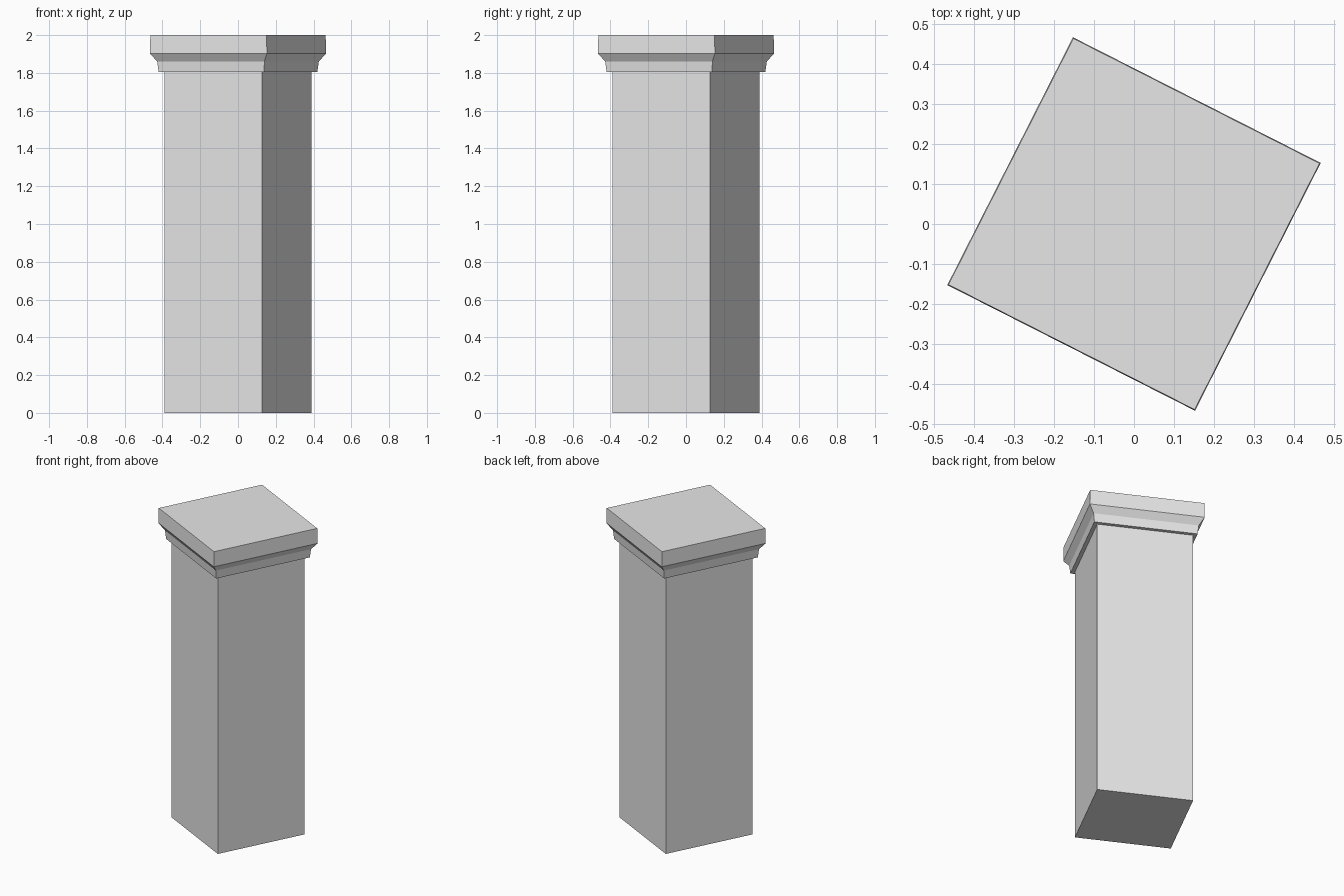
import bpy
import bmesh
from math import cos, sin, pi, radians

cube = bpy.data.objects.get("Cube")
if cube:
    bpy.data.objects.remove(cube, do_unlink=True)

# Single plain grey stone
stone = bpy.data.materials.new("light_grey_stone")
stone.use_nodes = True
grey = (0.8, 0.8, 0.8, 1)
stone.diffuse_color = grey
stone.node_tree.nodes["Principled BSDF"].inputs["Base Color"].default_value = grey

TURN = radians(18.1)  # direction of the first corner


def square_column(name, profile):
    """Stack square rings given as (corner radius, height) and close both ends."""
    bm = bmesh.new()
    rings = []
    for radius, z in profile:
        angles = [TURN + i * pi / 2 for i in range(4)]
        rings.append([bm.verts.new((radius * cos(a), radius * sin(a), z)) for a in angles])
    for low, high in zip(rings, rings[1:]):
        for i in range(4):
            j = (i + 1) % 4
            bm.faces.new((low[i], low[j], high[j], high[i]))
    bm.faces.new(reversed(rings[0]))
    bm.faces.new(rings[-1])
    mesh = bpy.data.meshes.new(name)
    bm.to_mesh(mesh)
    bm.free()
    mesh.materials.append(stone)
    obj = bpy.data.objects.new(name, mesh)
    bpy.context.collection.objects.link(obj)
    return obj


# Straight shaft
square_column("pillar_shaft", [(0.41, 0), (0.41, 1.805)])

# Moulded cap: neck band, flared slope, top slab
square_column("pillar_cap", [(0.442, 1.805), (0.45, 1.86), (0.491, 1.903), (0.488, 2)])
